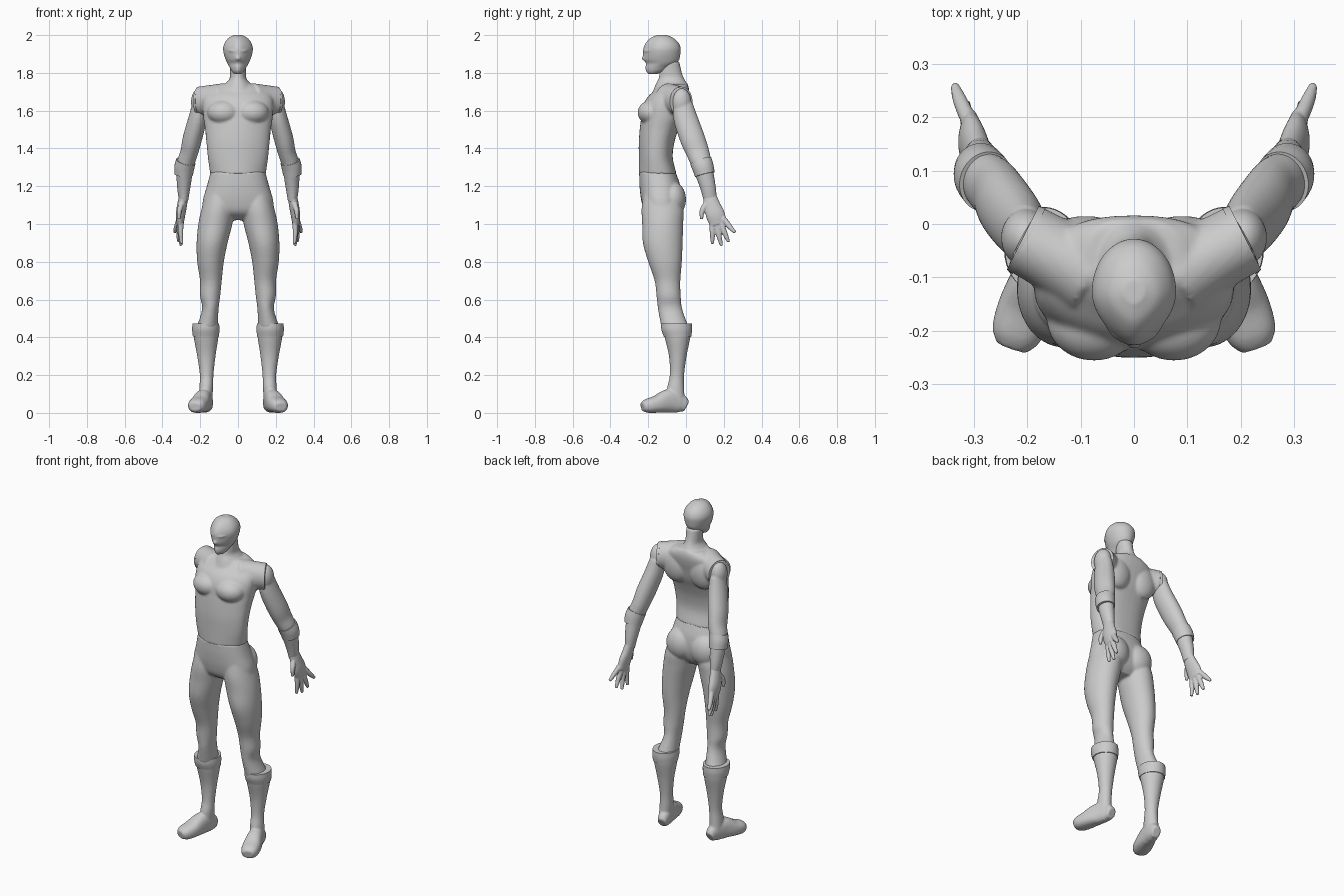
import bpy
import bmesh
import math
from mathutils import Vector, Matrix

cube = bpy.data.objects.get("Cube")
if cube:
    bpy.data.objects.remove(cube, do_unlink=True)

X_AXIS, Y_AXIS, Z_AXIS = Vector((1, 0, 0)), Vector((0, 1, 0)), Vector((0, 0, 1))
SEGMENTS, STEPS = 40, 5

grey = bpy.data.materials.new("plain_grey")
grey.use_nodes = True
colour = (0.6, 0.6, 0.6, 1)
grey.diffuse_color = colour
grey.node_tree.nodes["Principled BSDF"].inputs["Base Color"].default_value = colour


def span(x0, x1, y0, y1, z):
    """Horizontal section given by its extents."""
    return ((x0 + x1) / 2, (y0 + y1) / 2, z, (x1 - x0) / 2, (y1 - y0) / 2)


def centred(half_width, y0, y1, z):
    return span(-half_width, half_width, y0, y1, z)


def smooth_path(rings):
    """Catmull-Rom interpolation through the sections."""
    pts = [Vector(r) for r in rings]
    pts = [pts[0] * 2 - pts[1]] + pts + [pts[-1] * 2 - pts[-2]]
    path = []
    for a, b, c, d in zip(pts, pts[1:], pts[2:], pts[3:]):
        for k in range(STEPS):
            t = k / STEPS
            path.append((b * 2 + (c - a) * t + (a * 2 - b * 5 + c * 4 - d) * t ** 2
                         + (b * 3 - a - c * 3 + d) * t ** 3) / 2)
    return path + [pts[-2]]


def loft(bm, rings, side=1, level=True, power=2, pinch=0, ref=Y_AXIS):
    """Closed skin over oval sections; level keeps the sections horizontal."""
    path = smooth_path(rings)
    loops = []
    for i, r in enumerate(path):
        ahead, behind = path[min(i + 1, len(path) - 1)], path[max(i - 1, 0)]
        tangent = Z_AXIS if level else Vector((ahead - behind)[:3]).normalized()
        v = (ref - tangent * ref.dot(tangent)).normalized()
        u = v.cross(tangent)
        loop = []
        for k in range(SEGMENTS):
            angle = math.tau * k / SEGMENTS
            c, s = math.cos(angle), math.sin(angle)
            du = r[3] * math.copysign(abs(c) ** (2 / power), c)
            dv = r[4] * math.copysign(abs(s) ** (2 / power), s)
            du *= 1 - pinch * max(0, -s) ** 2
            p = Vector(r[:3]) + u * du + v * dv
            loop.append(bm.verts.new((p.x * side, p.y, p.z)))
        loops.append(loop)
    for low, high in zip(loops, loops[1:]):
        for k in range(SEGMENTS):
            j = (k + 1) % SEGMENTS
            bm.faces.new((low[k], low[j], high[j], high[k]))
    bm.faces.new(loops[0])
    bm.faces.new(loops[-1])


def ball(bm, centre, radii, side=1):
    x, y, z = centre
    place = Matrix.Translation((x * side, y, z)) @ Matrix.Diagonal((*radii, 1))
    bmesh.ops.create_uvsphere(bm, u_segments=32, v_segments=20, radius=1, matrix=place)


def finish(name, bm, voxel=0, rounds=4):
    """Make the object; a voxel size fuses its pieces into one soft skin."""
    bmesh.ops.recalc_face_normals(bm, faces=bm.faces)
    mesh = bpy.data.meshes.new(name)
    bm.to_mesh(mesh)
    bm.free()
    mesh.materials.append(grey)
    mesh.polygons.foreach_set("use_smooth", [True] * len(mesh.polygons))
    mesh.set_sharp_from_angle(angle=math.radians(40))
    obj = bpy.data.objects.new(name, mesh)
    bpy.context.collection.objects.link(obj)
    if voxel:
        fuse = obj.modifiers.new("Fuse", 'REMESH')
        fuse.mode = 'VOXEL'
        fuse.voxel_size = voxel
        fuse.use_smooth_shade = True
        soften = obj.modifiers.new("Soften", 'SMOOTH')
        soften.factor = 0.5
        soften.iterations = rounds


SIDES = (("left", 1), ("right", -1))

# Head: egg narrowing to the face, with nose and brows
bm = bmesh.new()
loft(bm, [centred(*r) for r in (
    (.02, -.2, -.15, 1.795), (.034, -.212, -.11, 1.81), (.045, -.215, -.08, 1.83),
    (.056, -.212, -.05, 1.85), (.065, -.224, -.036, 1.87), (.075, -.227, -.03, 1.9),
    (.079, -.226, -.028, 1.93), (.07, -.212, -.04, 1.96), (.048, -.185, -.07, 1.987),
    (.02, -.15, -.105, 2.001))], pinch=.35)
ball(bm, (0, -.216, 1.878), (.016, .018, .014))
for _, s in SIDES:
    loft(bm, [(.01, -.221, 1.915, .006, .006), (.035, -.206, 1.917, .007, .006),
              (.06, -.172, 1.923, .005, .005)], s, level=False, ref=Z_AXIS)
finish("head", bm, .005, 3)

# Torso: trunk, neck, chest, shoulder blades and sleeve stubs
bm = bmesh.new()
loft(bm, [centred(*r) for r in (
    (.147, -.25, -.05, 1.264), (.159, -.25, -.07, 1.35), (.167, -.25, -.062, 1.43),
    (.174, -.245, -.04, 1.5), (.183, -.238, -.015, 1.56), (.188, -.23, 0, 1.62),
    (.183, -.205, .012, 1.67), (.155, -.165, .016, 1.71), (.09, -.14, .01, 1.742))],
    power=2.4, pinch=.25)
loft(bm, [centred(*r) for r in (
    (.1, -.18, .012, 1.69), (.068, -.16, .005, 1.74), (.045, -.145, -.01, 1.77),
    (.042, -.14, -.022, 1.8), (.044, -.13, -.035, 1.86))])
for _, s in SIDES:
    ball(bm, (.075, -.18, 1.59), (.088, .076, .066), s)
    ball(bm, (.09, -.035, 1.62), (.085, .05, .1), s)
    loft(bm, [(.08, -.095, 1.655, .09, .08), (.15, -.057, 1.655, .08, .07),
              (.205, -.027, 1.65, .077, .067)], s, level=False)
finish("torso", bm, .007)

# Trousers: pelvis, seat and both legs down to the boots
bm = bmesh.new()
loft(bm, [centred(*r) for r in (
    (.145, -.248, -.055, 1.276), (.165, -.246, -.03, 1.2), (.187, -.236, -.025, 1.12),
    (.18, -.215, -.04, 1.06), (.1, -.16, -.07, 1.02))], power=2.3)
for _, s in SIDES:
    ball(bm, (.082, -.07, 1.13), (.088, .07, .095), s)
    loft(bm, [span(*r) for r in (
        (.02, .17, -.225, -.05, 1.16), (.018, .193, -.235, -.015, 1.08),
        (.03, .21, -.232, -.015, 1), (.055, .219, -.228, -.018, .9),
        (.075, .216, -.2, -.022, .8), (.086, .201, -.166, -.03, .7),
        (.094, .201, -.156, -.028, .62), (.103, .19, -.148, -.02, .55),
        (.107, .22, -.13, .015, .45))], s)
finish("trousers", bm, .007)

for label, s in SIDES:
    # Boot with toes turned out
    bm = bmesh.new()
    loft(bm, [span(*r) for r in (
        (.102, .236, -.125, .026, .455), (.104, .234, -.113, .023, .4),
        (.119, .216, -.09, .003, .3), (.13, .202, -.086, -.01, .2),
        (.132, .205, -.1, -.01, .13), (.138, .208, -.1, -.006, .06))], s)
    loft(bm, [(.162, .002, .034, .026, .03), (.166, -.03, .05, .034, .05),
              (.182, -.09, .063, .043, .062), (.203, -.155, .046, .051, .046),
              (.22, -.205, .037, .047, .037), (.229, -.231, .032, .03, .024)],
         s, level=False, power=2.4, ref=Z_AXIS)
    finish(label + "_boot", bm, .006)

    # Raised band round the top of the boot
    bm = bmesh.new()
    loft(bm, [span(*r) for r in (
        (.1, .241, -.132, .031, .472), (.098, .243, -.13, .032, .44),
        (.101, .239, -.118, .028, .405))], s)
    finish(label + "_boot_band", bm)

    # Arm: rounded shoulder, upper arm and forearm
    bm = bmesh.new()
    ball(bm, (.203, -.026, 1.645), (.046, .054, .074), s)
    loft(bm, [(.203, -.02, 1.63, .04, .056), (.216, 0, 1.55, .049, .064),
              (.242, .035, 1.45, .051, .066), (.258, .062, 1.38, .047, .061),
              (.279, .085, 1.31, .046, .053), (.287, .115, 1.2, .036, .042),
              (.288, .13, 1.12, .024, .035)], s, level=False)
    finish(label + "_arm", bm, .006)

    # Rim of the sleeve opening
    bm = bmesh.new()
    loft(bm, [(.196, -.032, 1.65, .078, .069), (.208, -.026, 1.65, .077, .067)],
         s, level=False)
    finish(label + "_armhole_rim", bm)

    # Glove cuff
    bm = bmesh.new()
    loft(bm, [(.276, .079, 1.332, .052, .059), (.284, .09, 1.3, .053, .057),
              (.288, .1, 1.262, .049, .053)], s, level=False)
    finish(label + "_glove_cuff", bm)

    # Hand with spread fingers
    bm = bmesh.new()
    loft(bm, [(.288, .125, 1.15, .024, .035), (.296, .138, 1.1, .026, .043),
              (.304, .155, 1.05, .025, .05), (.306, .172, 1, .018, .046)], s, level=False)
    fingers = (
        ((.298, .11, 1.11), (.31, .086, 1.07), (.312, .082, 1.025)),
        ((.303, .138, 1.02), (.303, .14, .95), (.298, .14, .895)),
        ((.305, .16, 1.01), (.306, .174, .94), (.302, .188, .885)),
        ((.308, .182, 1.01), (.314, .206, .95), (.314, .226, .905)),
        ((.31, .196, 1.03), (.326, .232, .985), (.336, .26, .955)))
    for base, middle, tip in fingers:
        loft(bm, [(*base, .015, .016), (*middle, .013, .014), (*tip, .008, .008)],
             s, level=False)
    finish(label + "_hand", bm, .004, 3)
